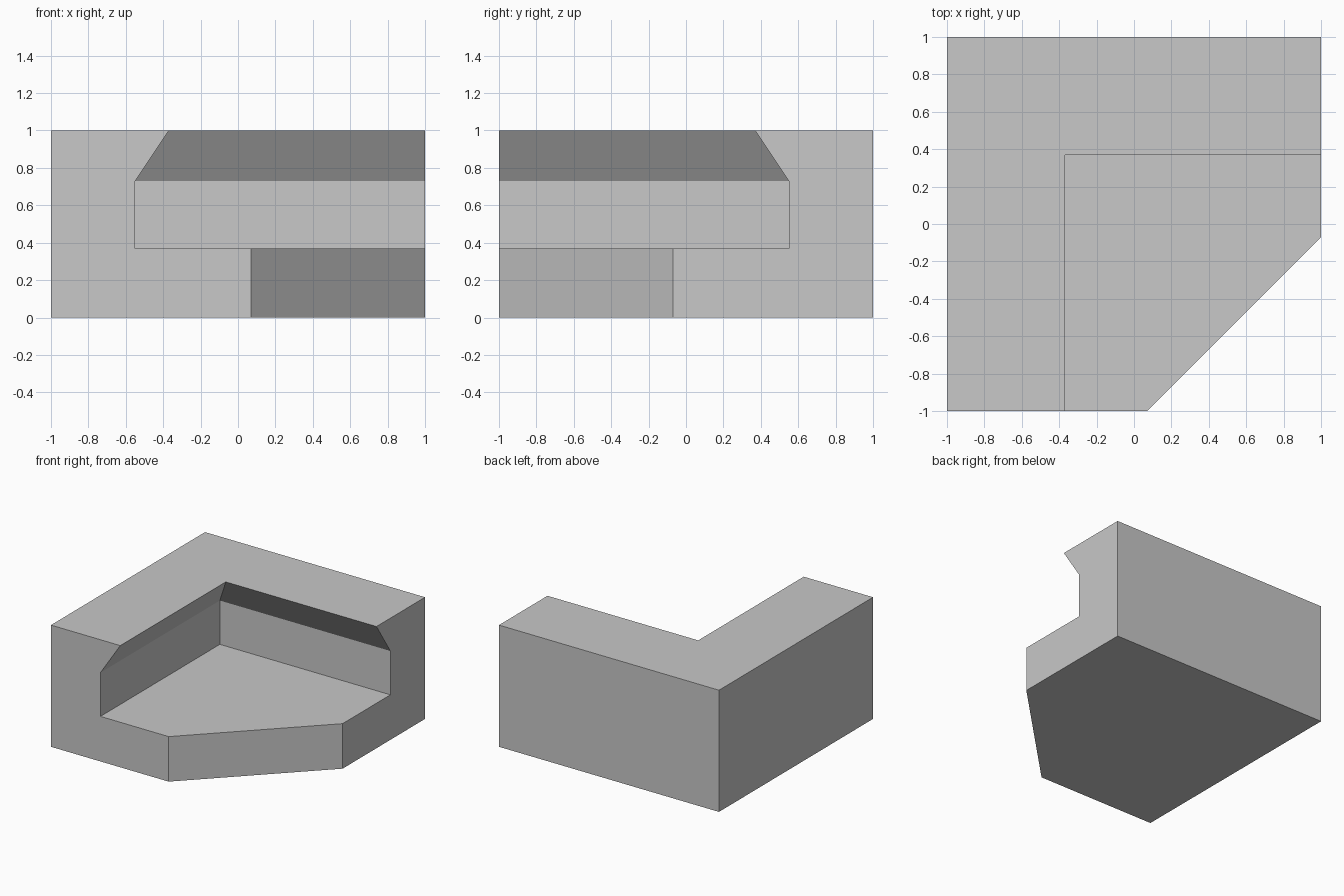
import bpy
import bmesh

cube = bpy.data.objects.get("Cube")
if cube:
    bpy.data.objects.remove(cube, do_unlink=True)

# Plain grey material
grey = bpy.data.materials.new("light_grey")
grey.use_nodes = True
colour = (0.58, 0.58, 0.58, 1)
grey.diffuse_color = colour
grey.node_tree.nodes["Principled BSDF"].inputs["Base Color"].default_value = colour

# Wall section with undercut lip, then the floor slab edge
section = [(-1, 0), (-1, 1), (-0.37, 1), (-0.55, 0.73), (-0.55, 0.37),
           (0.07, 0.37), (0.07, 0)]
WALL = 5  # section points that run round the corner

bm = bmesh.new()
front = [bm.verts.new((d, -1, z)) for d, z in section]
corner = [bm.verts.new((d, -d, z)) for d, z in section[:WALL]]
side = [bm.verts.new((1, -d, z)) for d, z in section]

# Two wall runs mitred at the corner
for a, b in ((front, corner), (corner, side)):
    for i in range(WALL - 1):
        bm.faces.new((a[i], a[i + 1], b[i + 1], b[i]))

# Section ends, floor, chamfered floor edge and underside
bm.faces.new(front)
bm.faces.new(side)
bm.faces.new((front[4], front[5], side[5], side[4], corner[4]))
bm.faces.new((front[5], front[6], side[6], side[5]))
bm.faces.new((front[0], front[6], side[6], side[0], corner[0]))
bmesh.ops.recalc_face_normals(bm, faces=bm.faces[:])

mesh = bpy.data.meshes.new("corner_block")
bm.to_mesh(mesh)
bm.free()
mesh.materials.append(grey)
block = bpy.data.objects.new("corner_block", mesh)
bpy.context.collection.objects.link(block)
